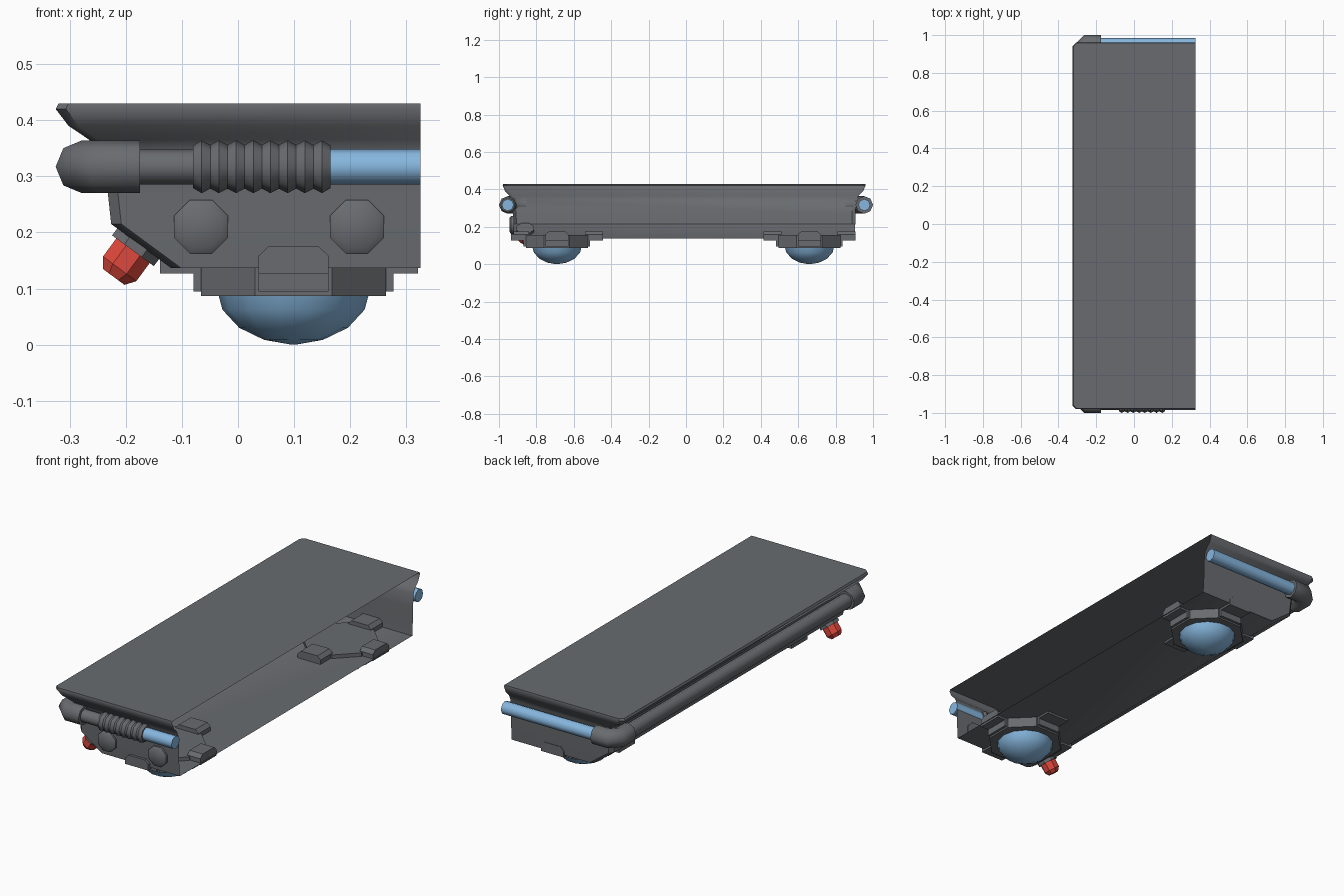
import bpy, bmesh, math
from mathutils import Vector, Matrix

if "Cube" in bpy.data.objects:
    bpy.data.objects.remove(bpy.data.objects["Cube"])


def material(name, col):
    m = bpy.data.materials.new(name)
    m.diffuse_color = (*col, 1)
    m.use_nodes = True
    m.node_tree.nodes["Principled BSDF"].inputs["Base Color"].default_value = m.diffuse_color
    return m


GREY = material("dark grey", (0.14, 0.148, 0.16))
BLUE = material("light blue", (0.24, 0.47, 0.73))
RED = material("red", (0.73, 0.065, 0.045))


def finish(name, bm, mat, angle=35):
    bmesh.ops.recalc_face_normals(bm, faces=bm.faces)
    me = bpy.data.meshes.new(name)
    bm.to_mesh(me)
    bm.free()
    me.materials.append(mat)
    ob = bpy.data.objects.new(name, me)
    bpy.context.collection.objects.link(ob)
    bpy.ops.object.select_all(action='DESELECT')
    ob.select_set(True)
    bpy.context.view_layer.objects.active = ob
    bpy.ops.object.shade_smooth_by_angle(angle=math.radians(angle))
    return ob


def skin(bm, rings, closed=True, caps=True):
    """Bridge a list of equally long point loops."""
    vs = [[bm.verts.new(p) for p in r] for r in rings]
    n = len(vs[0])
    for a, b in zip(vs, vs[1:]):
        for i in range(n if closed else n - 1):
            j = (i + 1) % n
            bm.faces.new((a[i], a[j], b[j], b[i]))
    if caps:
        bm.faces.new(vs[0])
        bm.faces.new(vs[-1])


PZ = 0.317      # pipe height
PY = 0.953      # pipe distance to front and back
PX = -0.278     # side pipe position


def tube(name, path, radii, mat, sides=8, angle=50):
    """Sweep a round section along a horizontal path, with mitred bends."""
    pts = [Vector((x, y, PZ)) for x, y in path]
    rings = []
    for k, p in enumerate(pts):
        d1 = (p - pts[k - 1]).normalized() if k else (pts[1] - p).normalized()
        d2 = (pts[k + 1] - p).normalized() if k < len(pts) - 1 else d1
        t = (d1 + d2).normalized()
        side = Vector((-t.y, t.x, 0)) / max(0.3, t.dot(d1))
        rings.append([p + radii[k] * (side * math.cos(a) + Vector((0, 0, math.sin(a))))
                      for a in (math.tau * i / sides for i in range(sides))])
    bm = bmesh.new()
    skin(bm, rings)
    return finish(name, bm, mat, angle)


def lathe(name, profile, mat, sides, matrix, twist=0.0, angle=35):
    """Stack of (radius, height) rings turned about local z."""
    bm = bmesh.new()
    skin(bm, [[(r * math.cos(twist + math.tau * i / sides),
                r * math.sin(twist + math.tau * i / sides), h)
               for i in range(sides)] for r, h in profile])
    bm.transform(matrix)
    return finish(name, bm, mat, angle)


# Body shell: (height, left x, half length), open on the right side
XR, CY = 0.325, -0.01
levels = [(0.43, -0.32, 0.968), (0.42, -0.325, 0.97), (0.39, -0.302, 0.957),
          (0.365, -0.265, 0.932), (0.34, -0.24, 0.92), (0.27, -0.232, 0.916),
          (0.215, -0.226, 0.915), (0.137, -0.12, 0.91)]
c = 0.018
bm = bmesh.new()
skin(bm, [[(XR, CY - h, z), (x + c, CY - h, z), (x, CY - h + c, z),
           (x, CY + h - c, z), (x + c, CY + h, z), (XR, CY + h, z)]
          for z, x, h in levels], closed=False)
finish("body_shell", bm, GREY, 40)

# Pipework: elbows, side pipe, front pipe with bellows, blue rods
for label, s in (("front", -1), ("back", 1)):
    y = s * PY
    tube(label + "_elbow", [(-0.175, y), (-0.245, y), (PX, y - s * 0.033), (PX, y - s * 0.1)],
         [0.047] * 4, GREY)
tube("side_pipe", [(PX, -0.87), (PX, 0.87)], [0.035] * 2, GREY)
tube("front_pipe", [(-0.18, -PY), (-0.07, -PY)], [0.032] * 2, GREY)
N = 16
tube("bellows", [(-0.08, -PY)] + [(-0.08 + 0.245 * i / N, -PY) for i in range(1, N)] + [(0.165, -PY)],
     [0.038] + [0.047 if i % 2 else 0.039 for i in range(1, N)] + [0.038], GREY, angle=50)
tube("front_rod", [(0.16, -PY), (XR, -PY)], [0.032] * 2, BLUE)
tube("back_rod", [(-0.18, PY), (XR, PY)], [0.032] * 2, BLUE)

# Round bosses on the front wall
for i, x in enumerate((-0.066, 0.212)):
    lathe(f"front_boss_{i}", [(0.052, 0), (0.052, 0.015), (0.04, 0.024)], GREY, 8,
          Matrix.Translation((x, -0.92, 0.21)) @ Matrix.Rotation(math.pi / 2, 4, 'X'),
          twist=math.pi / 8, angle=50)

# Hover pads: octagonal base, blue dome and four clips
for label, y in (("front", -0.69), ("back", 0.66)):
    centre = Matrix.Translation((0.099, y, 0))
    R = 0.165 / math.cos(math.pi / 8)
    lathe(label + "_pad_base", [(R, 0.087), (R, 0.155)], GREY, 8, centre, math.pi / 8)
    dome = [(0.137 * math.cos(a), 0.1 - 0.099 * math.sin(a))
            for a in (math.pi / 8 * k for k in range(4))] + [(0.004, 0.0)]
    lathe(label + "_pad_dome", dome, BLUE, 14, centre, angle=50)
    for q in range(4):
        reach = 0.245 if q % 2 else (0.222 if q == 0 else 0.238)
        # (distance out, height, half width)
        prof = [(0.15, 0.095), (0.178, 0.095), (0.178, 0.127), (reach, 0.127),
                (reach, 0.155), (reach, 0.175), (0.15, 0.175)]
        bm = bmesh.new()
        skin(bm, [[(r, w, min(z, top)) for r, z in prof]
                  for w, top in ((-0.0625, 0.158), (-0.045, 0.175),
                                 (0.045, 0.175), (0.0625, 0.158))])
        bm.transform(centre @ Matrix.Rotation(q * math.pi / 2, 4, 'Z'))
        finish(f"{label}_pad_clip_{q}", bm, GREY, 25)

# Red lamp on a mount, pointing down from the sloped lower corner
axis = Vector((-0.59, 0, -0.8)).normalized()
aim = Matrix.Translation((-0.18, -0.86, 0.177)) @ axis.to_track_quat('Z', 'Y').to_matrix().to_4x4()
lathe("lamp_mount", [(0.05, -0.02), (0.05, 0.012)], GREY, 8, aim, math.pi / 8)
lathe("red_lamp", [(0.04, 0.01), (0.04, 0.052), (0.026, 0.07)], RED, 8, aim, math.pi / 8)
